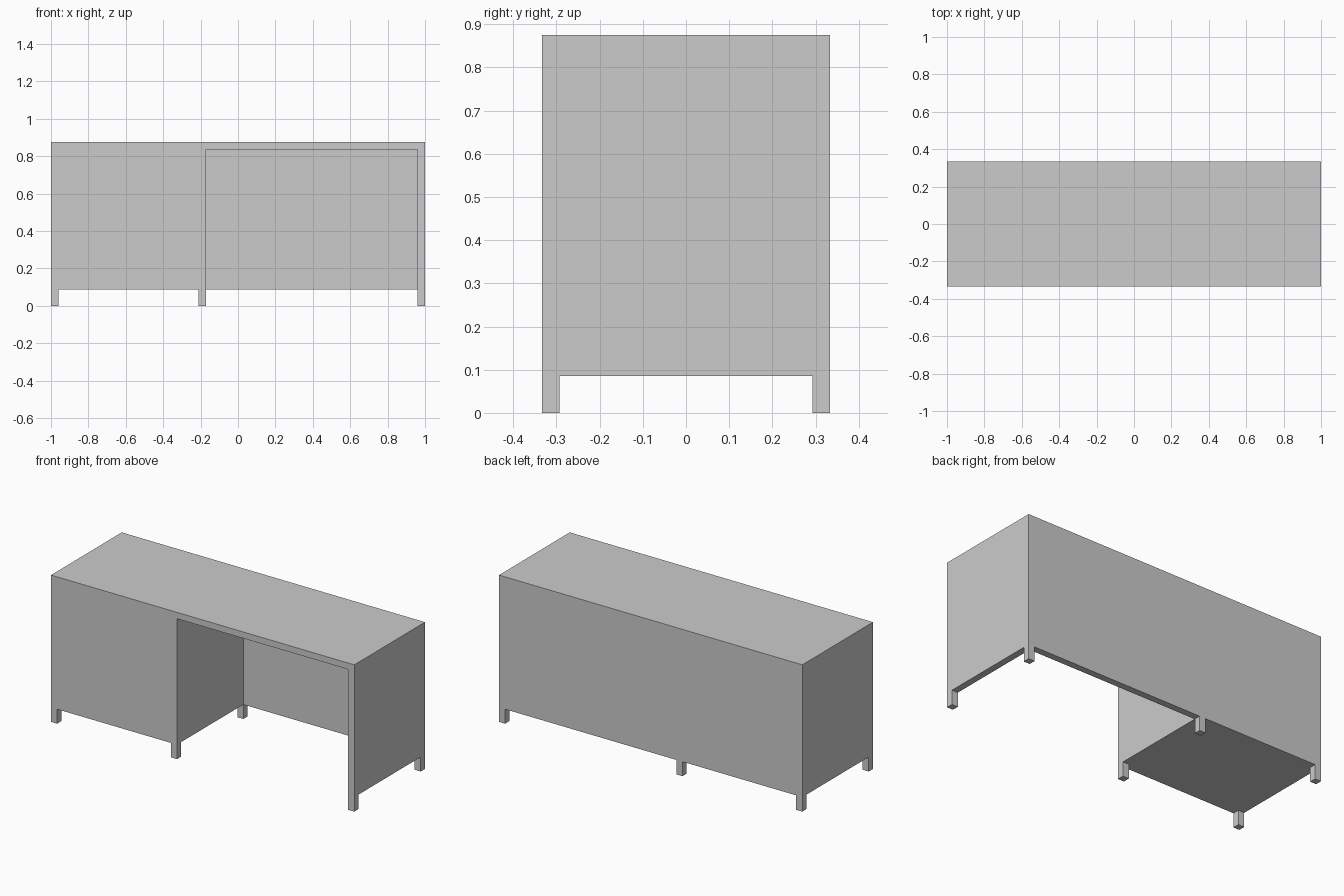
import bpy

if "Cube" in bpy.data.objects:
    bpy.data.objects.remove(bpy.data.objects["Cube"])

W, D, H = 1.0, 0.333, 0.875   # half width, half depth, full height
T = 0.04                      # board thickness and leg width
FOOT = 0.086                  # clearance under the panels
TOP = H - 0.038               # underside of the desk top
CAB = -0.17                   # right side of the cabinet


def box(name, x0, x1, y0, y1, z0, z1):
    bpy.ops.mesh.primitive_cube_add(size=1)
    ob = bpy.context.object
    ob.name = ob.data.name = name
    ob.location = ((x0 + x1) / 2, (y0 + y1) / 2, (z0 + z1) / 2)
    ob.scale = (x1 - x0, y1 - y0, z1 - z0)
    bpy.ops.object.transform_apply(location=True, rotation=False, scale=True)
    return ob


# Desk top across the full width
box("desk_top", -W, W, -D, D, TOP, H)

# Closed cabinet on the left
box("cabinet", -W, CAB, -D, D, FOOT, TOP)

# Panels around the knee space
box("right_side_panel", W - T, W, -D, D, FOOT, TOP)
box("back_panel", CAB, W - T, D - T, D, FOOT, TOP)

# Three pairs of square feet
for side, x in (("left", -W), ("middle", CAB - T), ("right", W - T)):
    for end, y in (("front", -D), ("back", D - T)):
        box(f"{end}_{side}_leg", x, x + T, y, y + T, 0, FOOT)
